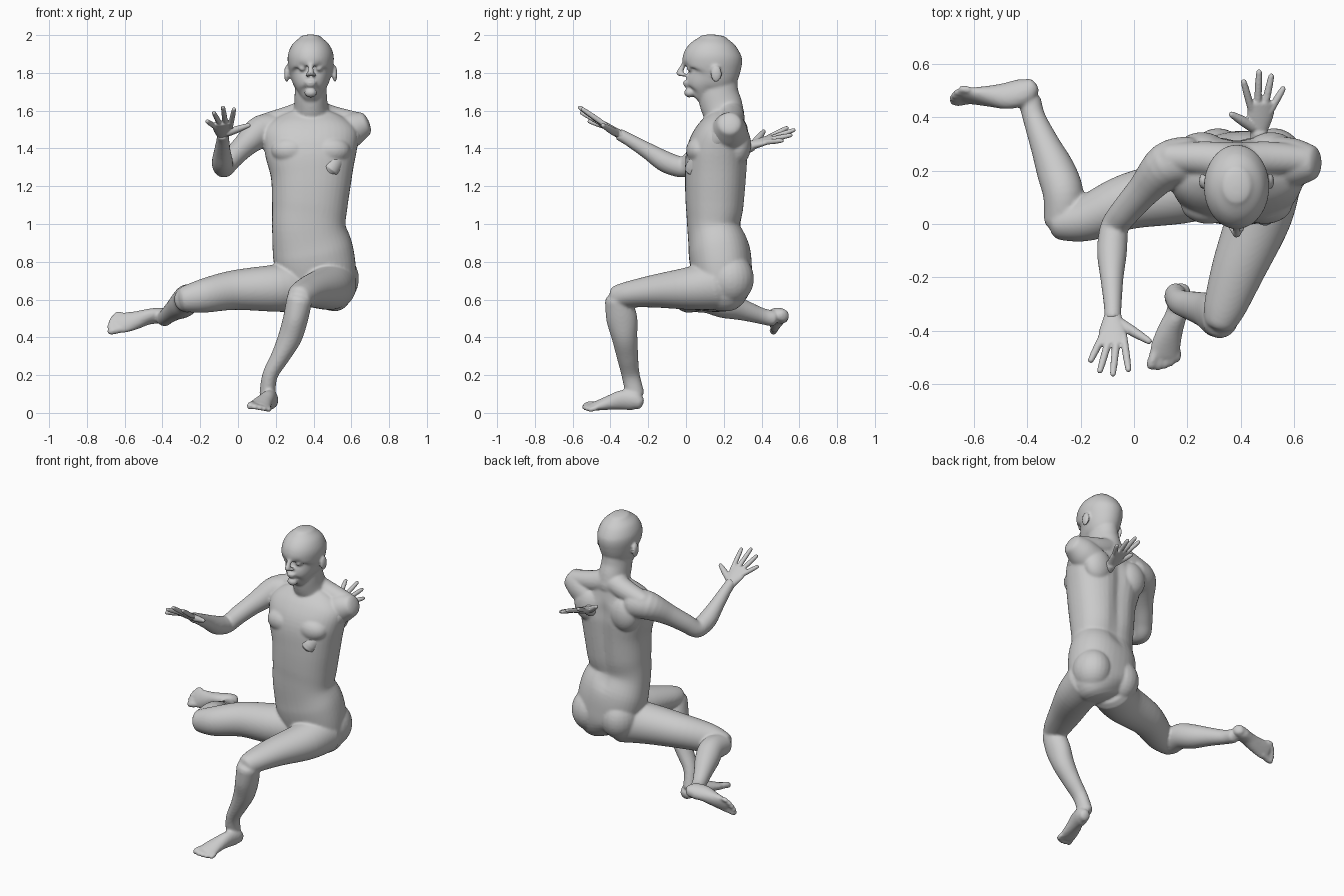
import bpy, bmesh, math
from mathutils import Vector, Matrix

SEG = 40


def catmull(rows, n=5):
    """Smoothly interpolate a short list of section rows."""
    out = []
    for i in range(len(rows) - 1):
        a, b = rows[max(i - 1, 0)], rows[i]
        c, d = rows[i + 1], rows[min(i + 2, len(rows) - 1)]
        for k in range(n):
            t = k / n
            out.append([0.5 * (2 * q + (r - p) * t + (2 * p - 5 * q + 4 * r - s) * t * t
                               + (3 * q - p - 3 * r + s) * t ** 3)
                        for p, q, r, s in zip(a, b, c, d)])
    return out + [list(rows[-1])]


def loft(bm, rows, up=(0, 1, 0), dome=0.6, p=2.0, mat=None):
    """Tube through rows (x, y, z, r_side[, r_up]) with rounded ends."""
    rows = catmull([tuple(r) + (r[3],) * (5 - len(r)) for r in rows])
    pts = [Vector(r[:3]) for r in rows]
    up, rings = Vector(up), []

    def section(c, t, ra, rb):
        side = t.cross(up).normalized()
        top = side.cross(t).normalized()
        ring = []
        for k in range(SEG):
            a = 2 * math.pi * k / SEG
            ca, sa = math.cos(a), math.sin(a)
            v = c + side * ra * math.copysign(abs(ca) ** (2 / p), ca) \
                  + top * rb * math.copysign(abs(sa) ** (2 / p), sa)
            ring.append(bm.verts.new(mat @ v if mat else v))
        rings.append(ring)

    n = len(rows)
    for i in range(n):
        t = (pts[min(i + 1, n - 1)] - pts[max(i - 1, 0)]).normalized()
        ra, rb = rows[i][3:5]
        angles = [0]
        if i == 0:
            angles = [-80, -55, -28, 0]
        elif i == n - 1:
            angles = [0, 28, 55, 80]
        for a in map(math.radians, angles):
            section(pts[i] + t * math.sin(a) * min(ra, rb) * dome, t,
                    ra * math.cos(a), rb * math.cos(a))
    for r0, r1 in zip(rings, rings[1:]):
        for k in range(SEG):
            bm.faces.new((r0[k], r0[(k + 1) % SEG], r1[(k + 1) % SEG], r1[k]))
    bm.faces.new(rings[0][::-1])
    bm.faces.new(rings[-1])
    return [v for r in rings for v in r]


def blob(bm, c, r):
    m = Matrix.Translation(c) @ Matrix.Diagonal((*r, 1))
    bmesh.ops.create_uvsphere(bm, u_segments=24, v_segments=16, radius=1, matrix=m)


def dent(verts, c, radius, push):
    c, push = Vector(c), Vector(push)
    for v in verts:
        v.co += push * math.exp(-((v.co - c).length / radius) ** 2)


def finish(bm, name, voxel, smooth):
    bmesh.ops.recalc_face_normals(bm, faces=bm.faces)
    me = bpy.data.meshes.new(name)
    bm.to_mesh(me)
    bm.free()
    ob = bpy.data.objects.new(name, me)
    bpy.context.collection.objects.link(ob)
    m = ob.modifiers.new("fuse", 'REMESH')
    m.mode, m.voxel_size, m.use_smooth_shade = 'VOXEL', voxel, True
    s = ob.modifiers.new("soften", 'SMOOTH')
    s.factor, s.iterations = 0.5, smooth


def foot(bm, origin, fwd, up, sign):
    f = Vector(fwd).normalized()
    inner = f.cross(Vector(up)).normalized()
    u = inner.cross(f)
    m = Matrix((inner * sign, f, u)).transposed().to_4x4() * 1.04
    m = Matrix.Translation(origin) @ m
    loft(bm, [(0, -.032, .04, .032, .035), (0, 0, .052, .038, .05), (0, .06, .055, .038, .05),
              (.005, .12, .042, .046, .038), (.005, .18, .028, .054, .026),
              (.002, .215, .021, .052, .019)], up=(0, 0, 1), mat=m)
    for x, y, r in ((.038, .27, .019), (.012, .272, .014), (-.011, .262, .0135),
                    (-.031, .248, .013), (-.049, .228, .013)):
        loft(bm, [(x * .9, .19, .022, r), (x, y - .03, .02, r), (x, y - .012, .015, r)],
             up=(0, 0, 1), dome=1, mat=m)


def hand(bm, wrist, thumb, fingers):
    """Palm from wrist to knuckles, plus fingers given as (base, tip)."""
    w = Vector(wrist)
    bases = [Vector(b) for b, _ in fingers]
    k = sum(bases, Vector()) / 4
    across = bases[0] - bases[3]
    up = across.cross(k - w)
    loft(bm, [(*w.lerp(k, -.3), .031, .029), (*w, .033, .024), (*w.lerp(k, .5), .05, .02),
              (*k, .055, .016)], up=up)
    for b, t in fingers:
        b, t = Vector(b), Vector(t)
        loft(bm, [(*b.lerp(t, -.3), .014), (*b.lerp(t, .5), .0135), (*b.lerp(t, .93), .011)],
             up=up, dome=1)
    b, t = Vector(thumb[0]), Vector(thumb[1])
    loft(bm, [(*b, .021), (*b.lerp(t, .5), .018), (*b.lerp(t, .92), .012)], up=up, dome=1)


# --- body: torso ---
bm = bmesh.new()
torso = loft(bm, [(.40, .20, .60, .15, .10), (.42, .20, .66, .195, .145), (.415, .19, .75, .21, .16),
                  (.395, .175, .86, .213, .163), (.375, .15, .98, .195, .143),
                  (.38, .155, 1.1, .20, .157), (.388, .16, 1.25, .215, .165),
                  (.385, .168, 1.38, .243, .165), (.385, .19, 1.48, .25, .14),
                  (.385, .21, 1.55, .19, .10), (.385, .22, 1.59, .11, .08)], p=2.3, dome=.3)
for i in range(12):
    dent(torso, (.385, .33, .95 + i * .045), .045, (0, -.012, 0))
for s in (-1, 1):
    blob(bm, (.42 + s * .105, .235, .71), (.115, .125, .135))          # buttocks
    blob(bm, (.385 + s * .105, .075, 1.39), (.105, .075, .075))        # chest
    blob(bm, (.385 + s * .13, .275, 1.42), (.095, .07, .11))           # shoulder blades
loft(bm, [(.13, .25, 1.525, .055), (.27, .245, 1.56, .065), (.385, .23, 1.585, .075),
          (.5, .245, 1.56, .065), (.64, .24, 1.535, .055)])
loft(bm, [(.54, .23, 1.47, .10), (.61, .23, 1.505, .09), (.67, .23, 1.53, .066)], dome=.4)

# neck and head
loft(bm, [(.39, .215, 1.55, .11, .10), (.387, .19, 1.62, .09, .11), (.385, .17, 1.69, .085, .108),
          (.385, .165, 1.78, .08, .105)])
head = loft(bm, [(.385, .055, 1.675, .035, .045), (.385, .075, 1.695, .06, .075),
                 (.385, .095, 1.74, .087, .102), (.385, .13, 1.79, .108, .142),
                 (.385, .138, 1.85, .121, .158), (.385, .14, 1.90, .120, .152),
                 (.385, .143, 1.95, .098, .12), (.385, .145, 1.985, .06, .075)], dome=.3)
for s in (-1, 1):
    dent(head, (.385 + s * .043, 0, 1.823), .024, (0, .022, 0))        # eye sockets
    blob(bm, (.385 + s * .043, .022, 1.823), (.02, .02, .014))         # eyes
    blob(bm, (.385 + s * .128, .16, 1.795), (.013, .03, .045))         # ears
    blob(bm, (.385 + s * .017, -.015, 1.79), (.013, .018, .011))       # nostrils
loft(bm, [(.385, -.008, 1.85, .013), (.385, -.025, 1.82, .015), (.385, -.036, 1.797, .018)], dome=.8)
blob(bm, (.385, .004, 1.75), (.032, .022, .009))
blob(bm, (.385, .006, 1.735), (.028, .022, .009))
blob(bm, (.385, .018, 1.695), (.034, .028, .026))

# raised arm on the -x side
loft(bm, [(.21, .24, 1.49, .09), (.125, .22, 1.49, .087), (.04, .13, 1.42, .064),
          (-.03, .05, 1.35, .056), (-.07, -.005, 1.302, .053), (-.08, -.06, 1.31, .056),
          (-.083, -.12, 1.335, .055), (-.083, -.2, 1.385, .044), (-.08, -.3, 1.445, .034),
          (-.08, -.35, 1.472, .032)], up=(.5, 0, 1))

# planted leg on the +x side
loft(bm, [(.50, .17, .68, .13, .135), (.47, .03, .66, .122, .115), (.395, -.16, .645, .102, .088),
          (.345, -.3, .627, .082, .07), (.325, -.36, .61, .066, .066)], up=(0, 0, 1))
loft(bm, [(.325, -.36, .60, .068, .07), (.305, -.34, .5, .066, .082), (.275, -.325, .4, .063, .068),
          (.225, -.31, .3, .05, .057), (.17, -.293, .2, .041, .048), (.155, -.27, .1, .042, .05)])
foot(bm, (.155, -.265, .012), (-.23, -.97, 0), (.22, 0, .97), 1)

# folded leg on the -x side
loft(bm, [(.33, .19, .67, .135), (.2, .13, .66, .125), (-.02, .085, .65, .105),
          (-.18, .02, .62, .085, .09), (-.28, .005, .602, .066, .07)], up=(0, 0, 1))
loft(bm, [(-.27, .01, .60, .068), (-.265, .11, .605, .076), (-.293, .2, .575, .073),
          (-.335, .3, .545, .056), (-.375, .4, .513, .043), (-.39, .46, .50, .043)], up=(0, 0, 1))
foot(bm, (-.405, .525, .475), (-.97, -.2, -.12), (.15, -.9, .4), -1)
finish(bm, "body", .0075, 7)

# --- raised hand ---
bm = bmesh.new()
hand(bm, (-.08, -.345, 1.47), ((-.05, -.375, 1.485), (.065, -.445, 1.525)),
     [((-.035, -.45, 1.54), (-.02, -.553, 1.612)), ((-.068, -.46, 1.545), (-.08, -.57, 1.622)),
      ((-.1, -.455, 1.537), (-.13, -.558, 1.592)), ((-.125, -.435, 1.518), (-.165, -.517, 1.545))])
finish(bm, "raised_hand", .0045, 3)

# --- arm folded through the chest, hand emerging at the back ---
bm = bmesh.new()
loft(bm, [(.61, .24, 1.52, .07), (.585, .18, 1.46, .062), (.53, .1, 1.37, .056),
          (.485, .042, 1.285, .05), (.475, .085, 1.30, .055), (.47, .17, 1.34, .048),
          (.467, .27, 1.385, .036), (.47, .345, 1.415, .032)], up=(1, 0, 0))
hand(bm, (.47, .35, 1.417), ((.445, .365, 1.43), (.36, .415, 1.495)),
     [((.435, .45, 1.465), (.41, .54, 1.512)), ((.465, .465, 1.46), (.47, .578, 1.5)),
      ((.495, .46, 1.45), (.517, .562, 1.472)), ((.52, .44, 1.435), (.562, .512, 1.442))])
finish(bm, "folded_arm", .005, 3)
